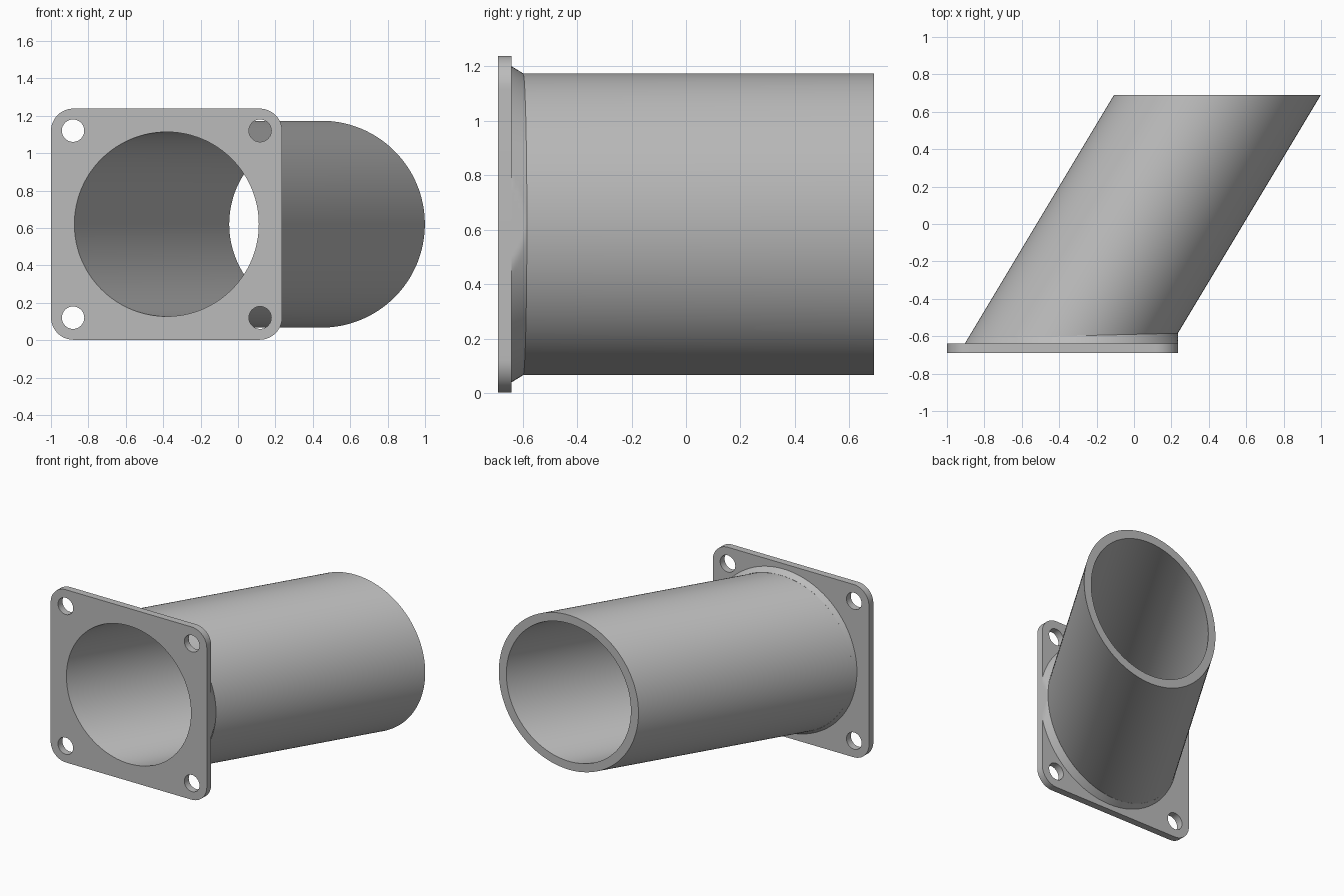
import bpy, bmesh
from math import sin, cos, pi

cube = bpy.data.objects.get("Cube")
if cube:
    bpy.data.objects.remove(cube, do_unlink=True)

FRONT, SEAT, BACK = -0.69, -0.64, 0.69   # depth of flange face, flange rear, tube end
MID_X, MID_Z = -0.382, 0.62              # flange centre
HALF, CORNER = 0.618, 0.12               # flange half width and corner radius
OUTER, BORE = 0.553, 0.493               # tube radii
SLANT = 0.6                              # sideways lean of the tube
N = 128

grey = bpy.data.materials.new("grey")
grey.use_nodes = True
grey.diffuse_color = (0.5, 0.5, 0.5, 1)
grey.node_tree.nodes["Principled BSDF"].inputs["Base Color"].default_value = (0.5, 0.5, 0.5, 1)


def axis_x(y):
    return MID_X + SLANT * (y - FRONT)


def circle(cx, cz, r, y, n=N):
    return [(cx + r * cos(2 * pi * i / n), y, cz + r * sin(2 * pi * i / n)) for i in range(n)]


def add_ring(bm, points):
    return [bm.verts.new(p) for p in points]


def bridge(bm, a, b):
    for i in range(len(a)):
        j = (i + 1) % len(a)
        bm.faces.new((a[i], a[j], b[j], b[i]))


def finish(name, bm):
    bmesh.ops.recalc_face_normals(bm, faces=bm.faces[:])
    mesh = bpy.data.meshes.new(name)
    bm.to_mesh(mesh)
    bm.free()
    mesh.materials.append(grey)
    obj = bpy.data.objects.new(name, mesh)
    bpy.context.collection.objects.link(obj)
    bpy.ops.object.select_all(action='DESELECT')
    obj.select_set(True)
    bpy.context.view_layer.objects.active = obj
    bpy.ops.object.shade_smooth_by_angle(angle=pi / 6)


def closed_loft(name, rings):
    bm = bmesh.new()
    loops = [add_ring(bm, r) for r in rings]
    for k, loop in enumerate(loops):
        bridge(bm, loop, loops[(k + 1) % len(loops)])
    finish(name, bm)


def rounded_square(y):
    points = []
    for k, (sx, sz) in enumerate(((1, 1), (-1, 1), (-1, -1), (1, -1))):
        for i in range(13):
            a = (k + i / 12) * pi / 2
            points.append((MID_X + sx * (HALF - CORNER) + CORNER * cos(a), y,
                           MID_Z + sz * (HALF - CORNER) + CORNER * sin(a)))
    return points


def flange_outlines(y):
    holes = [circle(MID_X + sx * 0.5, MID_Z + sz * 0.5, 0.06, y, 32)
             for sx in (-1, 1) for sz in (-1, 1)]
    return [rounded_square(y), circle(axis_x(y), MID_Z, BORE, y)] + holes


# Square mounting flange with bolt holes and slanted bore
bm = bmesh.new()
sides = []
for y in (FRONT, SEAT):
    loops = [add_ring(bm, p) for p in flange_outlines(y)]
    edges = [bm.edges.new((l[i - 1], l[i])) for l in loops for i in range(len(l))]
    bmesh.ops.triangle_fill(bm, edges=edges, use_beauty=True, normal=(0, -1, 0))
    sides.append(loops)
for a, b in zip(*sides):
    bridge(bm, a, b)
finish("flange", bm)

# Slanted tube with a wall, cut parallel to the flange
closed_loft("tube", [circle(axis_x(y), MID_Z, r, y)
                     for r, y in ((BORE, SEAT), (BORE, BACK), (OUTER, BACK), (OUTER, SEAT))])

# Tapered weld collar, trimmed flush with the flange edge
rings = []
for k in range(9):
    t = k / 8
    ring = []
    for i in range(N):
        a = 2 * pi * i / N
        end_y = -0.598 + 0.014 * cos(a)
        end_x = axis_x(end_y) + OUTER * cos(a)
        base_x = -0.324 + 0.58 * cos(a)
        r = 0.58 + (OUTER + 0.001 - 0.58) * t
        ring.append((min(base_x + (end_x - base_x) * t, MID_X + HALF),
                     SEAT + (end_y - SEAT) * t, MID_Z + r * sin(a)))
    rings.append(ring)
rings.append(circle(axis_x(-0.61), MID_Z, 0.525, -0.61))
rings.append(circle(axis_x(SEAT), MID_Z, 0.525, SEAT))
closed_loft("collar", rings)
